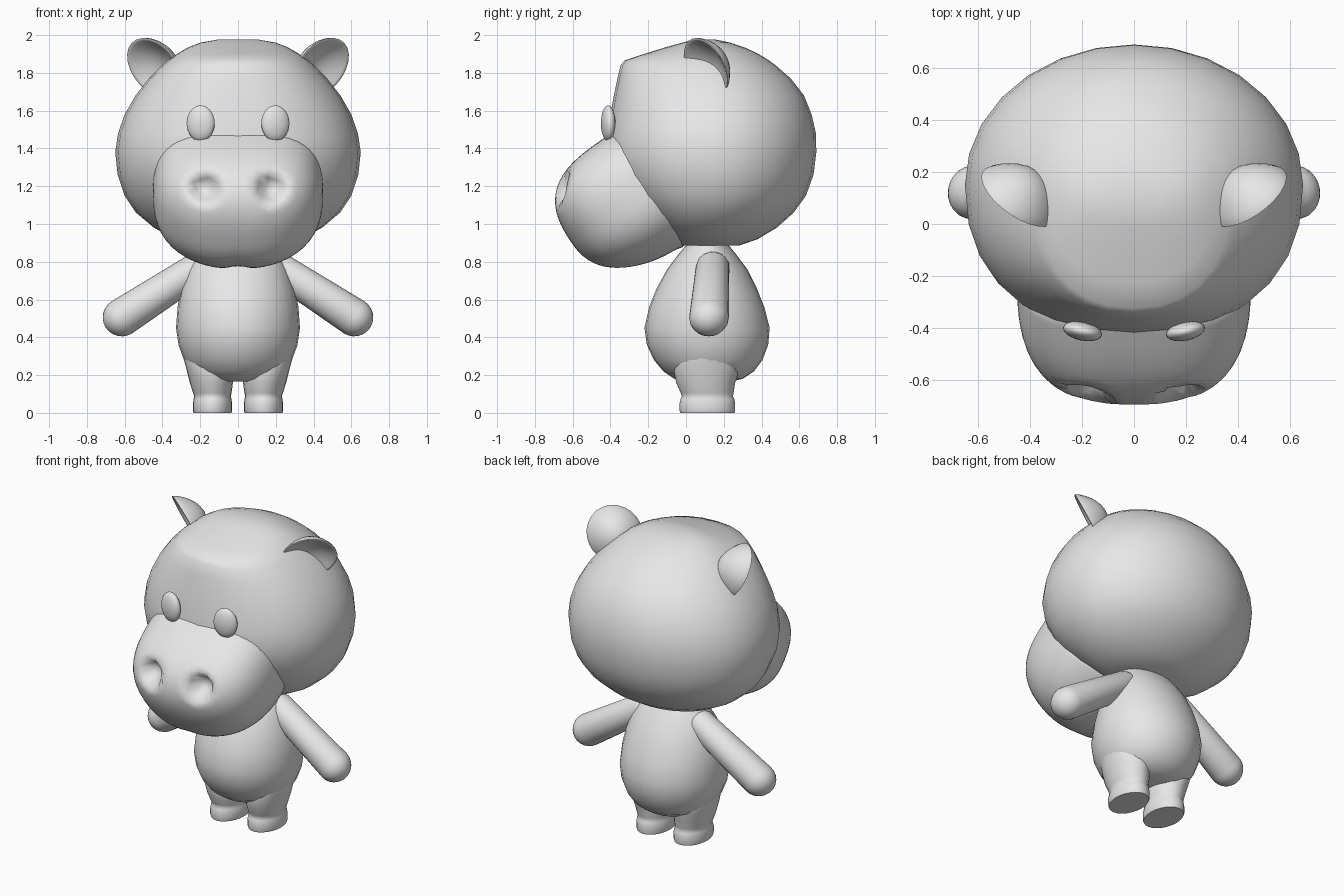
import bpy, bmesh, math
from mathutils import Vector

grey = bpy.data.materials.new("light_grey")
grey.diffuse_color = (0.8, 0.8, 0.8, 1)


def finish(bm, name, mirror=False, angle=50):
    bmesh.ops.recalc_face_normals(bm, faces=bm.faces)
    me = bpy.data.meshes.new(name)
    bm.to_mesh(me)
    bm.free()
    ob = bpy.data.objects.new(name, me)
    bpy.context.collection.objects.link(ob)
    me.materials.append(grey)
    if mirror:
        ob.modifiers.new("Mirror", 'MIRROR').use_mirror_merge = False
    bpy.ops.object.select_all(action='DESELECT')
    ob.select_set(True)
    bpy.context.view_layer.objects.active = ob
    bpy.ops.object.shade_smooth_by_angle(angle=math.radians(angle))
    return ob


def spow(v, e):
    return math.copysign(abs(v) ** e, v)


def loft(name, rows, seg=28, power=2.0, **kw):
    """Rows: z, centre x, half width, front y, widest y, back y."""
    bm = bmesh.new()
    rings = []
    for z, cx, w, yf, yc, yb in rows:
        ring = []
        for i in range(seg):
            t = 2 * math.pi * i / seg
            c, s = math.cos(t), math.sin(t)
            p = power if s < 0 else 2.0
            d = yb - yc if s > 0 else yc - yf
            ring.append(bm.verts.new((cx + w * spow(c, 2 / p), yc + d * spow(s, 2 / p), z)))
        rings.append(ring)
    for a, b in zip(rings, rings[1:]):
        for i in range(seg):
            j = (i + 1) % seg
            bm.faces.new((a[i], a[j], b[j], b[i]))
    bm.faces.new(rings[0])
    bm.faces.new(rings[-1])
    return finish(bm, name, **kw)


def blob(name, func, seg=24, rings=14, **kw):
    """Unit sphere whose points are remapped by func."""
    bm = bmesh.new()
    bmesh.ops.create_uvsphere(bm, u_segments=seg, v_segments=rings, radius=1)
    for v in bm.verts:
        v.co = func(*v.co)
    return finish(bm, name, **kw)


# Head: round back, flattened face with a brow ridge
loft("head", [
    (0.885, 0, 0.20, -0.04, 0.13, 0.28),
    (0.92, 0, 0.33, -0.09, 0.13, 0.38),
    (0.98, 0, 0.445, -0.17, 0.13, 0.48),
    (1.06, 0, 0.54, -0.26, 0.14, 0.57),
    (1.15, 0, 0.60, -0.34, 0.15, 0.635),
    (1.26, 0, 0.637, -0.40, 0.15, 0.675),
    (1.38, 0, 0.65, -0.425, 0.15, 0.69),
    (1.48, 0, 0.635, -0.415, 0.15, 0.688),
    (1.58, 0, 0.60, -0.40, 0.15, 0.665),
    (1.68, 0, 0.543, -0.382, 0.14, 0.625),
    (1.77, 0, 0.472, -0.363, 0.12, 0.555),
    (1.84, 0, 0.403, -0.346, 0.11, 0.475),
    (1.866, 0, 0.372, -0.325, 0.10, 0.44),
    (1.90, 0, 0.325, -0.225, 0.10, 0.385),
    (1.935, 0, 0.265, -0.11, 0.10, 0.31),
    (1.96, 0, 0.20, -0.02, 0.10, 0.235),
    (1.976, 0, 0.11, 0.04, 0.10, 0.16),
], power=2.25)

# Muzzle: tilted rounded block with nostril dents and a chin groove
M_OUT, M_UP = Vector((0, -0.83, -0.56)), Vector((0, -0.56, 0.83))


def muzzle_point(a, b, c):
    p = 2.55 + 0.45 * b
    k = (abs(a) ** p + abs(b) ** p + abs(c) ** p) ** (-1 / p)
    a, b, c = a * k, b * k, c * k
    co = Vector((0.45 * a, -0.22, 1.17)) + M_UP * 0.355 * b + M_OUT * c * (0.47 if c > 0 else 0.12)
    if co.y < -0.4:
        r2 = ((abs(co.x) - 0.175) / 0.062) ** 2 + ((co.z - 1.19) / 0.058) ** 2
        co.y += 0.1 * math.exp(-r2 * r2 * 0.6)
    if c > 0 and b < 0:
        co.z += 0.03 * b * b * math.exp(-(co.x / 0.06) ** 2)
    return co


blob("muzzle", muzzle_point, seg=64, rings=40, angle=80)

# Eyes: flat ovals turned slightly outward


def eye_point(a, b, c):
    x, y, t = 0.076 * a, 0.036 * b, math.radians(12)
    return Vector((0.198 + x * math.cos(t) - y * math.sin(t),
                   -0.412 + x * math.sin(t) + y * math.cos(t), 1.533 + 0.095 * c))


blob("eye", eye_point, mirror=True)

# Ears: cupped petals facing forward and outward
E1 = Vector((0.47, 0.69, -0.53)).normalized()
E2 = Vector((0.68, 0.09, 0.73)).normalized()
E3 = E1.cross(E2).normalized()


def ear_point(a, b, c):
    cup = 0.03 * c + 0.09 * (a * a + b * b - 1)
    return Vector((0.443, 0.105, 1.828)) + E1 * 0.165 * a + E2 * 0.178 * b + E3 * cup


blob("ear", ear_point, mirror=True, angle=80)

# Body: egg
loft("body", [
    (0.165, 0, 0.10, 0.00, 0.12, 0.24),
    (0.18, 0, 0.18, -0.06, 0.12, 0.30),
    (0.22, 0, 0.245, -0.12, 0.12, 0.36),
    (0.28, 0, 0.286, -0.17, 0.12, 0.405),
    (0.36, 0, 0.315, -0.207, 0.12, 0.435),
    (0.45, 0, 0.328, -0.22, 0.12, 0.443),
    (0.56, 0, 0.320, -0.195, 0.12, 0.415),
    (0.66, 0, 0.300, -0.155, 0.12, 0.375),
    (0.76, 0, 0.265, -0.10, 0.12, 0.325),
    (0.84, 0, 0.225, -0.04, 0.12, 0.265),
    (0.92, 0, 0.16, 0.03, 0.12, 0.20),
])

# Legs with flat-soled feet
loft("leg", [
    (0.0, 0.135, 0.100, -0.03, 0.115, 0.257),
    (0.012, 0.135, 0.104, -0.034, 0.115, 0.26),
    (0.05, 0.135, 0.104, -0.034, 0.115, 0.26),
    (0.075, 0.135, 0.100, -0.028, 0.115, 0.255),
    (0.088, 0.135, 0.097, -0.022, 0.115, 0.248),
    (0.105, 0.136, 0.102, -0.028, 0.112, 0.252),
    (0.16, 0.141, 0.114, -0.052, 0.11, 0.26),
    (0.22, 0.148, 0.122, -0.064, 0.11, 0.28),
    (0.28, 0.158, 0.128, -0.06, 0.11, 0.28),
    (0.36, 0.175, 0.125, -0.03, 0.11, 0.25),
], seg=24, mirror=True)

# Arms: tapered capsules reaching down and out
SHOULDER, HAND = Vector((0.215, 0.14, 0.765)), Vector((0.615, 0.122, 0.506))
AXIS = (HAND - SHOULDER).normalized()
SIDE = Vector((0, 1, 0))
NORM = AXIS.cross(SIDE).normalized()


def arm_point(a, b, c):
    base, r = (HAND, 0.101) if c > -0.01 else (SHOULDER, 0.088)
    return base + r * (a * SIDE * 1.04 + b * NORM + c * AXIS)


blob("arm", arm_point, seg=20, rings=12, mirror=True)
